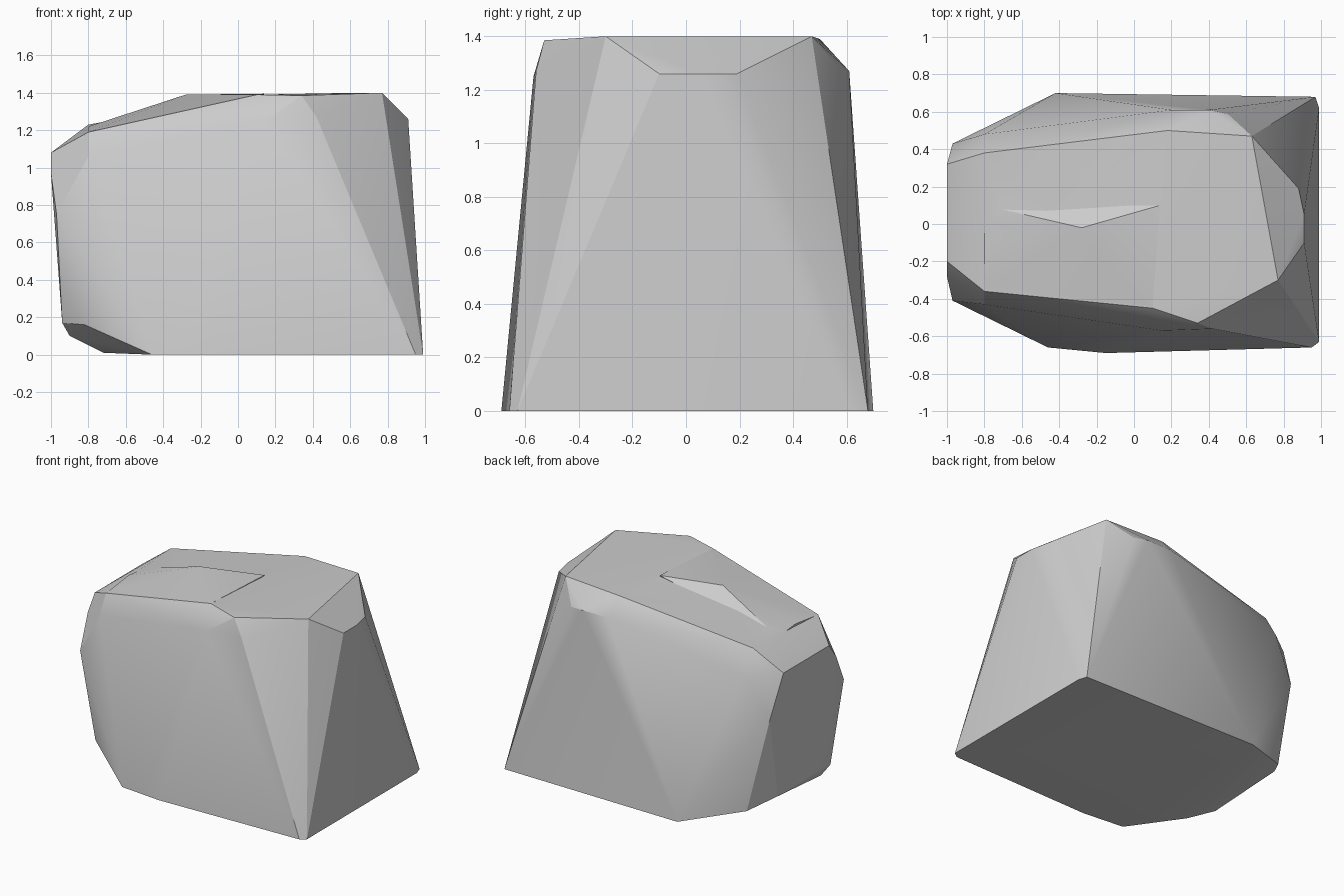
import bpy, bmesh, math

cube = bpy.data.objects.get("Cube")
if cube:
    bpy.data.objects.remove(cube, do_unlink=True)

stone = bpy.data.materials.new("stone grey")
stone.use_nodes = True
grey = (0.6, 0.6, 0.6, 1)
stone.diffuse_color = grey
stone.node_tree.nodes["Principled BSDF"].inputs["Base Color"].default_value = grey


def hull(name, points):
    """Convex chunk of rock wrapped around a few corner points."""
    bm = bmesh.new()
    for p in points:
        bm.verts.new(p)
    res = bmesh.ops.convex_hull(bm, input=bm.verts)
    spare = {v for v in res["geom_interior"] + res["geom_unused"]
             if isinstance(v, bmesh.types.BMVert) and v.is_valid}
    bmesh.ops.delete(bm, geom=list(spare), context="VERTS")
    bmesh.ops.dissolve_limit(bm, angle_limit=math.radians(1), verts=bm.verts, edges=bm.edges)
    bmesh.ops.recalc_face_normals(bm, faces=bm.faces)
    mesh = bpy.data.meshes.new(name)
    bm.to_mesh(mesh)
    bm.free()
    mesh.materials.append(stone)
    obj = bpy.data.objects.new(name, mesh)
    bpy.context.collection.objects.link(obj)
    return obj


# Flat underside
base = [(-.46, -.66, 0), (-.15, -.69, 0), (.95, -.66, 0), (.99, -.63, 0),
        (.99, .62, 0), (.97, .68, 0), (-.42, .7, 0)]
# Blunt narrow end, from its undercut up to its shoulders
end = [(-.72, -.32, .01), (-.82, -.45, .16), (-.9, -.25, .1), (-.94, -.3, .17),
       (-.82, .48, .1), (-.94, .3, .17), (-.97, -.41, .75), (-.97, .43, .78),
       (-1, -.28, .97), (-1, .32, 1.08), (-1, -.2, 1.08)]
# Rounded shoulder between the walls and the top
shoulder = [(-.8, -.43, 1.06), (-.8, .48, 1.06), (-.8, -.36, 1.19), (-.8, .38, 1.23),
            (.15, -.57, 1.25), (.42, -.56, 1.27), (.5, -.5, 1.26), (.85, -.22, 1.27),
            (.91, -.1, 1.26), (.91, .05, 1.26), (.88, .19, 1.26),
            (.5, .59, 1.26), (.4, .61, 1.27), (.2, .61, 1.27)]
# Flat top
top = [(.1, -.45, 1.39), (.34, -.53, 1.385), (.77, -.3, 1.4), (.63, .47, 1.4), (.18, .5, 1.39)]
boulder = hull("boulder", base + end + shoulder + top)

# Low ridge running from the flat top to the narrow end
ridge = hull("ridge", [(-.28, -.02, 1.39), (-.8, -.1, 1.22), (.1, -.44, 1.39), (.14, .1, 1.395),
                       (-.8, -.34, 1.19), (-.8, .1, 1.2), (.1, 0, 1.1), (-.7, -.1, 1)])
union = boulder.modifiers.new("ridge union", "BOOLEAN")
union.operation = "UNION"
union.solver = "EXACT"
union.object = ridge
bpy.context.view_layer.objects.active = boulder
boulder.select_set(True)
bpy.ops.object.modifier_apply(modifier=union.name)
bpy.data.objects.remove(ridge, do_unlink=True)
bpy.ops.object.shade_smooth_by_angle(angle=math.radians(22))
